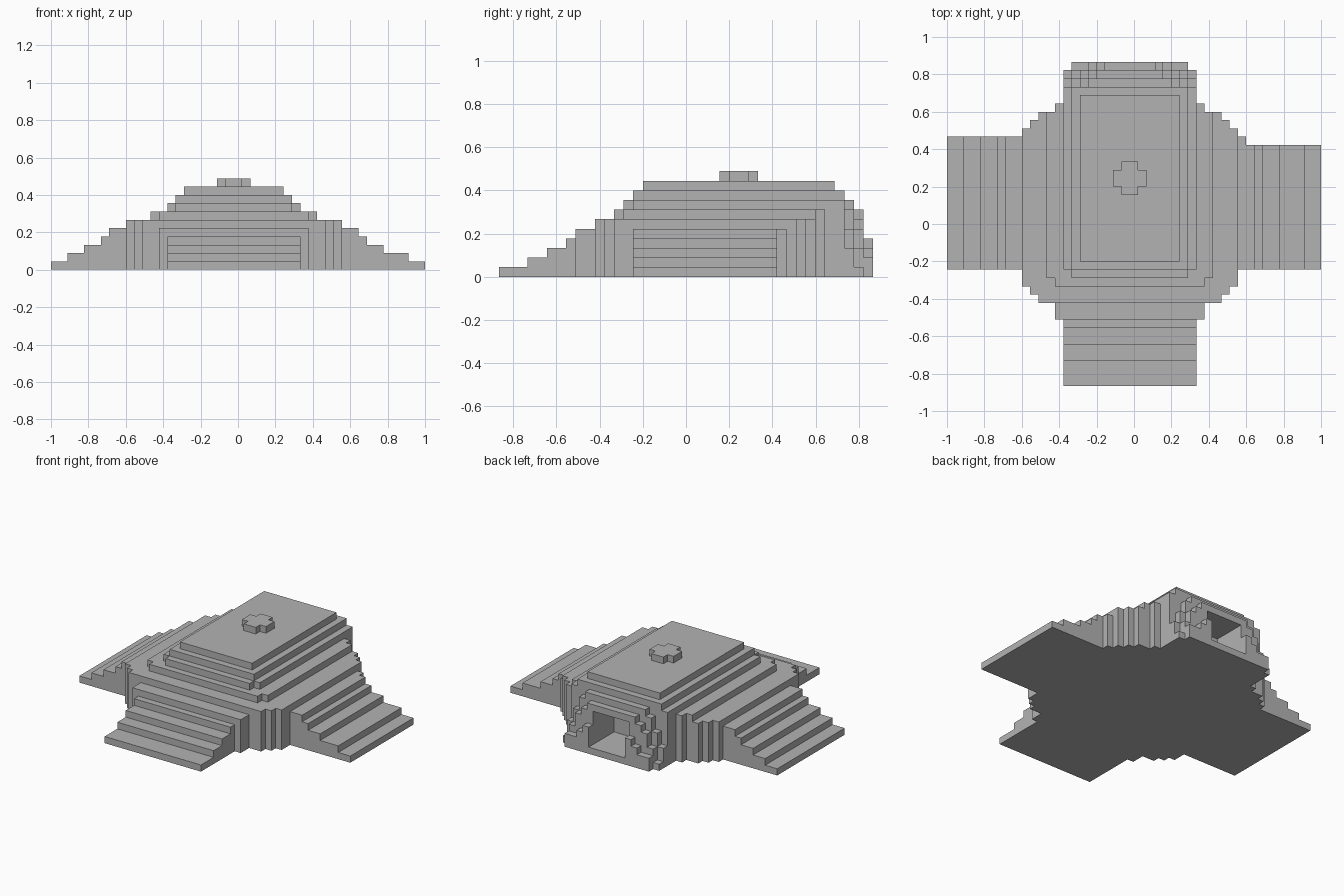
import bpy
import bmesh
from mathutils import Matrix, Vector

cube = bpy.data.objects.get("Cube")
if cube:
    bpy.data.objects.remove(cube, do_unlink=True)

U = 2 / 45          # size of one block
CX = 22             # block column of the symmetry axis

stone = bpy.data.materials.new("grey stone")
stone.use_nodes = True
GREY = (0.45, 0.45, 0.45, 1)
stone.diffuse_color = GREY
stone.node_tree.nodes["Principled BSDF"].inputs["Base Color"].default_value = GREY


def build(name, boxes):
    """One object from block-grid boxes (x0, x1, y0, y1, z0, z1)."""
    bm = bmesh.new()
    for x0, x1, y0, y1, z0, z1 in boxes:
        size = Vector((x1 - x0, y1 - y0, z1 - z0)) * U
        mid = Vector(((x0 + x1) / 2 - 22.5, (y0 + y1) / 2 - 19.5, (z0 + z1) / 2)) * U
        bmesh.ops.create_cube(bm, size=1, matrix=Matrix.Translation(mid) @ Matrix.Diagonal((*size, 1)))
    mesh = bpy.data.meshes.new(name)
    bm.to_mesh(mesh)
    bm.free()
    mesh.materials.append(stone)
    obj = bpy.data.objects.new(name, mesh)
    bpy.context.collection.objects.link(obj)
    return obj


def slab(half, y0, y1, z0, z1):
    """Box centred on the symmetry axis."""
    return (CX - half, CX + half, y0, y1, z0, z1)


def jambs(inner, half, y0, y1, z0, z1):
    """Mirrored pair of boxes either side of the passage."""
    return [(CX - half, CX - inner, y0, y1, z0, z1), (CX + inner, CX + half, y0, y1, z0, z1)]


# Core mound with stepped corners
build("mound_base", [slab(9, 8, 10, 0, 5), slab(11, 10, 11, 0, 6), slab(12, 11, 12, 0, 6),
                     slab(13, 12, 31, 0, 6), slab(12, 31, 32, 0, 6), slab(11, 32, 33, 0, 6),
                     (35, 36, 29, 30, 0, 5)])

# Upper terraces
build("lower_terrace", [slab(9, 12, 13, 6, 7), slab(10, 13, 33, 6, 7), slab(9, 33, 34, 6, 7),
                        slab(8, 34, 36, 6, 7)])
build("middle_terrace", [slab(7, 13, 14, 7, 8), slab(8, 14, 36, 7, 8)])
build("upper_terrace", [slab(7, 14, 36, 8, 9)])
build("top_platform", [slab(6, 15, 35, 9, 10)])
build("top_cross", [slab(1, 23, 24, 10, 11), slab(2, 24, 26, 10, 11), slab(1, 26, 27, 10, 11)])

# Stairs: tread starts, one block higher each step
front = [0, 3, 5, 7, 8]
build("front_stairs", [slab(8, y, 8, h, h + 1) for h, y in enumerate(front[:4])])
right = [0, 2, 4, 6, 7]
build("right_stairs", [(x, 9, 14, 30, h, h + 1) for h, x in enumerate(right)])
left = [45, 43, 40, 38, 37]
build("left_stairs", [(35, x, 14, 29, h, h + 1) for h, x in enumerate(left)])

# Back passage: floor and side walls behind the portal
GAP = 3
build("passage_floor", [slab(GAP, 33, 39, 0, 1)])
build("passage_walls", jambs(GAP, 9, 33, 34, 0, 6) + jambs(GAP, 8, 34, 36, 0, 6))

# Stepped portal: each layer lists (half width, z0, z1)
inner_layer = [(8, 0, 3), (7, 3, 5), (6, 5, 6)]
middle_layer = [(8, 0, 1), (7, 1, 3), (6, 3, 5), (5, 5, 6)]
outer_layer = [(7, 0, 2), (5, 2, 3), (4, 3, 4)]
portal = []
for y, layer in ((36, inner_layer), (37, middle_layer), (38, outer_layer)):
    for half, z0, z1 in layer:
        portal += jambs(GAP, half, y, y + 1, z0, z1)
build("portal_frame", portal)
build("portal_lintel", [slab(6, 36, 37, 6, 7), slab(5, 36, 37, 7, 8), slab(4, 37, 38, 6, 7)])
